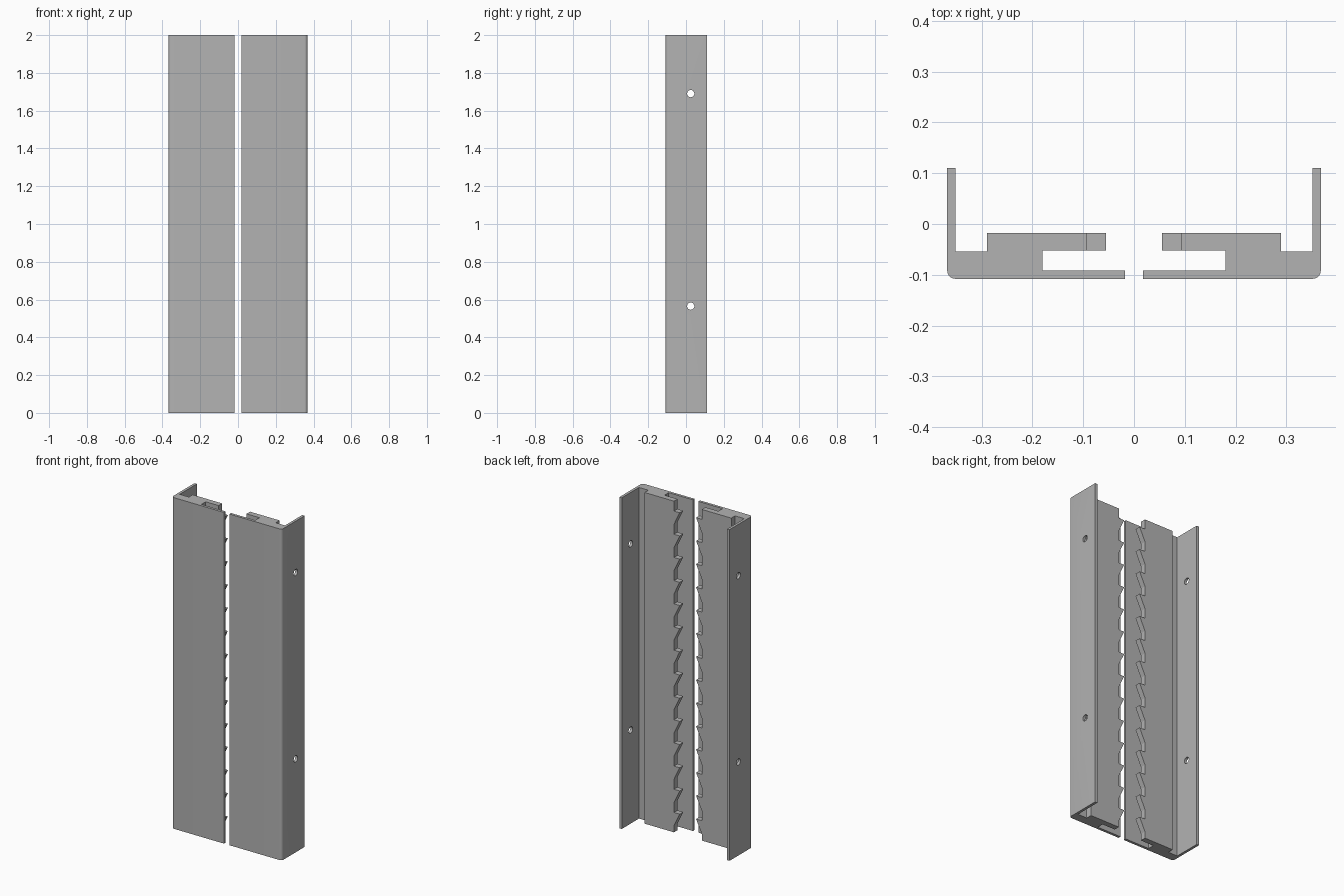
import bpy
import bmesh
import math
from mathutils import Matrix, Vector

cube = bpy.data.objects.get("Cube")
if cube:
    bpy.data.objects.remove(cube)

HEIGHT = 2.0
LIP_BACK, LIP_FRONT = -0.018, -0.052      # toothed rail, in depth
ROOT, TIP = 0.093, 0.055                  # tooth root and tip, from the centre
PITCH, SLOPE, TEETH, FIRST = 0.14, 0.08, 14, 1.94

grey = bpy.data.materials.new("plain_grey")
grey.use_nodes = True
grey.diffuse_color = (0.45, 0.45, 0.45, 1)
grey.node_tree.nodes["Principled BSDF"].inputs["Base Color"].default_value = grey.diffuse_color


def prism(name, points, direction):
    """Solid made by sweeping a flat outline along a vector."""
    bm = bmesh.new()
    face = bm.faces.new([bm.verts.new(p) for p in points])
    swept = bmesh.ops.extrude_face_region(bm, geom=[face], use_keep_orig=True)
    verts = [v for v in swept["geom"] if isinstance(v, bmesh.types.BMVert)]
    bmesh.ops.translate(bm, verts=verts, vec=Vector(direction))
    bmesh.ops.recalc_face_normals(bm, faces=bm.faces)
    mesh = bpy.data.meshes.new(name)
    bm.to_mesh(mesh)
    bm.free()
    mesh.materials.append(grey)
    obj = bpy.data.objects.new(name, mesh)
    bpy.context.collection.objects.link(obj)
    return obj


def activate(obj):
    bpy.ops.object.select_all(action="DESELECT")
    obj.select_set(True)
    bpy.context.view_layer.objects.active = obj


def drill(obj, x, y, z, radius):
    """Round hole along x."""
    bm = bmesh.new()
    turn = Matrix.Translation((x, y, z)) @ Matrix.Rotation(math.pi / 2, 4, "Y")
    bmesh.ops.create_cone(bm, cap_ends=True, segments=32, radius1=radius,
                          radius2=radius, depth=0.1, matrix=turn)
    mesh = bpy.data.meshes.new("hole_cutter")
    bm.to_mesh(mesh)
    bm.free()
    mesh.materials.append(grey)
    cutter = bpy.data.objects.new("hole_cutter", mesh)
    bpy.context.collection.objects.link(cutter)
    cutter.hide_render = True
    cut = obj.modifiers.new("hole", "BOOLEAN")
    cut.operation = "DIFFERENCE"
    cut.solver = "EXACT"
    cut.object = cutter
    activate(obj)
    bpy.ops.object.modifier_apply(modifier=cut.name)
    bpy.data.objects.remove(cutter)


# Channel cross-section: front lip, thick block, ledge, side flange, rounded corner
outline = [(0.018, -0.108), (0.018, -0.092), (0.18, -0.092), (0.18, LIP_BACK),
           (0.29, LIP_BACK), (0.29, -0.054), (0.352, -0.054), (0.352, 0.11),
           (0.368, 0.11)]
radius = 0.016
for i in range(7):
    a = -math.pi / 2 * i / 6
    outline.append((0.368 - radius + radius * math.cos(a),
                    -0.108 + radius + radius * math.sin(a)))

# Sawtooth edge: flat tops, faces sloping back to the root below
saw = [(0.18, 0), (0.18, HEIGHT), (ROOT, HEIGHT)]
for i in range(TEETH):
    top = FIRST - i * PITCH
    saw += [(ROOT, top), (TIP, top), (ROOT, top - SLOPE)]
saw.append((ROOT, 0))

for side, s in (("left", 1), ("right", -1)):
    channel = prism(side + "_channel", [(s * x, y, 0) for x, y in outline], (0, 0, HEIGHT))
    for z in (0.565, 1.69):
        drill(channel, s * 0.36, 0.025, z, 0.019)
    activate(channel)
    bpy.ops.object.shade_smooth_by_angle(angle=math.radians(30))
    prism(side + "_toothed_rail", [(s * x, LIP_FRONT, z) for x, z in saw],
          (0, LIP_BACK - LIP_FRONT, 0))
